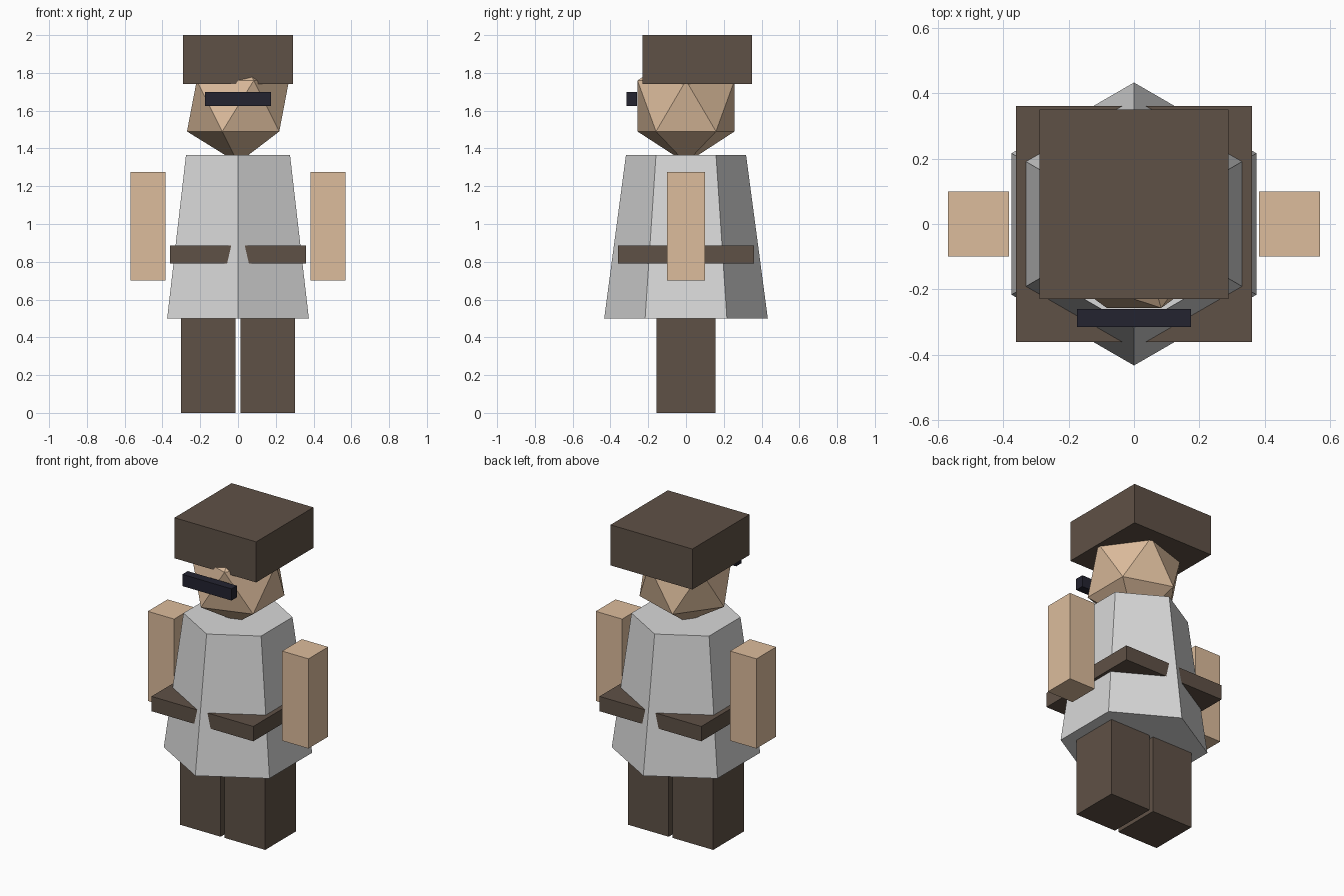
import bpy
import math

cube = bpy.data.objects.get("Cube")
if cube:
    bpy.data.objects.remove(cube, do_unlink=True)


def material(name, hex_code):
    """Flat material from an sRGB hex colour."""
    srgb = [int(hex_code[i:i + 2], 16) / 255 for i in (0, 2, 4)]
    colour = [((c + 0.055) / 1.055) ** 2.4 for c in srgb] + [1.0]
    mat = bpy.data.materials.new(name)
    mat.use_nodes = True
    mat.diffuse_color = colour
    bsdf = next(n for n in mat.node_tree.nodes if n.type == 'BSDF_PRINCIPLED')
    bsdf.inputs["Base Color"].default_value = colour
    bsdf.inputs["Roughness"].default_value = 0.8
    return mat


skin = material("skin", "dcbc9c")
brown = material("dark brown", "5f5146")
grey = material("light grey", "d8d8d8")
navy = material("dark navy", "232330")


def finish(name, mat):
    obj = bpy.context.object
    obj.name = obj.data.name = name
    obj.data.materials.append(mat)
    return obj


def box(name, mat, low, high):
    """Axis-aligned box between two corners."""
    centre = [(a + b) / 2 for a, b in zip(low, high)]
    bpy.ops.mesh.primitive_cube_add(size=1, location=centre)
    obj = finish(name, mat)
    obj.scale = [b - a for a, b in zip(low, high)]
    bpy.ops.object.transform_apply(location=False, rotation=False, scale=True)
    return obj


def pair(name, mat, low, high):
    """Box on the left (+x) and its mirror on the right."""
    box("left_" + name, mat, low, high)
    box("right_" + name, mat, (-high[0], *low[1:]), (-low[0], *high[1:]))


# Legs and arms
pair("leg", brown, (0.013, -0.157, 0), (0.303, 0.157, 0.5))
pair("arm", skin, (0.383, -0.1, 0.7), (0.57, 0.1, 1.275))

# Tunic: tapered hexagon with a corner at the front and back
bpy.ops.mesh.primitive_cone_add(vertices=6, radius1=0.433, radius2=0.318,
                                depth=0.865, location=(0, 0, 0.9325))
finish("tunic", grey)

# Square belt, cut through by the tunic's front and back ridges
box("belt", brown, (-0.361, -0.361, 0.79), (0.361, 0.361, 0.885))

# Faceted head
bpy.ops.mesh.primitive_ico_sphere_add(subdivisions=1, radius=0.302,
                                      location=(0, 0, 1.625))
finish("head", skin)

# Block hat set slightly back, and the bar-shaped glasses
box("hat", brown, (-0.29, -0.23, 1.74), (0.29, 0.35, 2.0))
box("glasses", navy, (-0.174, -0.315, 1.625), (0.174, -0.26, 1.7))
